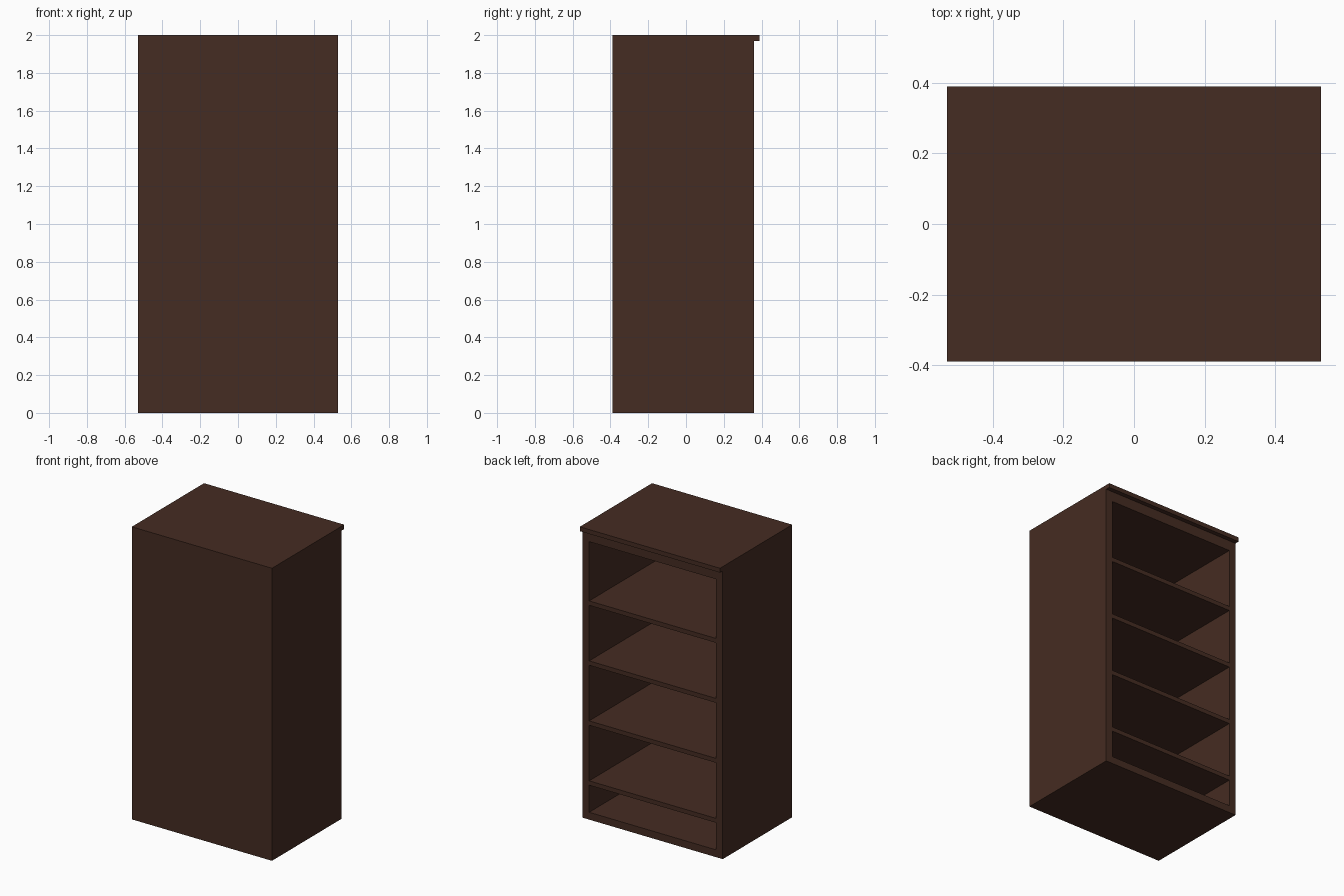
import bpy

if "Cube" in bpy.data.objects:
    bpy.data.objects.remove(bpy.data.objects["Cube"])

# one dark wood colour for the whole bookcase
wood = bpy.data.materials.new("dark_brown_wood")
wood.diffuse_color = (0.060, 0.025, 0.016, 1.0)
wood.use_nodes = True
wood.node_tree.nodes["Principled BSDF"].inputs["Base Color"].default_value = wood.diffuse_color

W, BACK, OPEN = 0.53, -0.39, 0.36      # half width, closed face, open face
SIDE, PANEL = 0.05, 0.02               # side board and closing panel thickness
INNER = W - SIDE
INNER_Y = BACK + PANEL


def board(name, lo, hi):
    """Box spanning two opposite corners."""
    bpy.ops.mesh.primitive_cube_add(size=1)
    ob = bpy.context.object
    ob.name = name
    for v in ob.data.vertices:
        for i in range(3):
            v.co[i] = lo[i] if v.co[i] < 0 else hi[i]
    ob.data.materials.append(wood)
    return ob


# side boards
for label, s in (("left", -1), ("right", 1)):
    xs = sorted((s * W, s * INNER))
    board(label + "_side", (xs[0], BACK, 0), (xs[1], OPEN, 1.97))

# closed panel, base and header
board("closed_panel", (-INNER, BACK, 0), (INNER, INNER_Y, 1.97))
board("base", (-INNER, INNER_Y, 0), (INNER, OPEN, 0.05))
board("header", (-INNER, INNER_Y, 1.90), (INNER, OPEN, 1.97))

# top board overhanging the open side
board("top_board", (-W, BACK, 1.97), (W, 0.39, 2.0))

# evenly spaced shelves
for i in range(4):
    top = 0.265 + 0.41 * i
    board("shelf_%d" % (i + 1), (-INNER, INNER_Y, top - 0.03), (INNER, OPEN, top))
